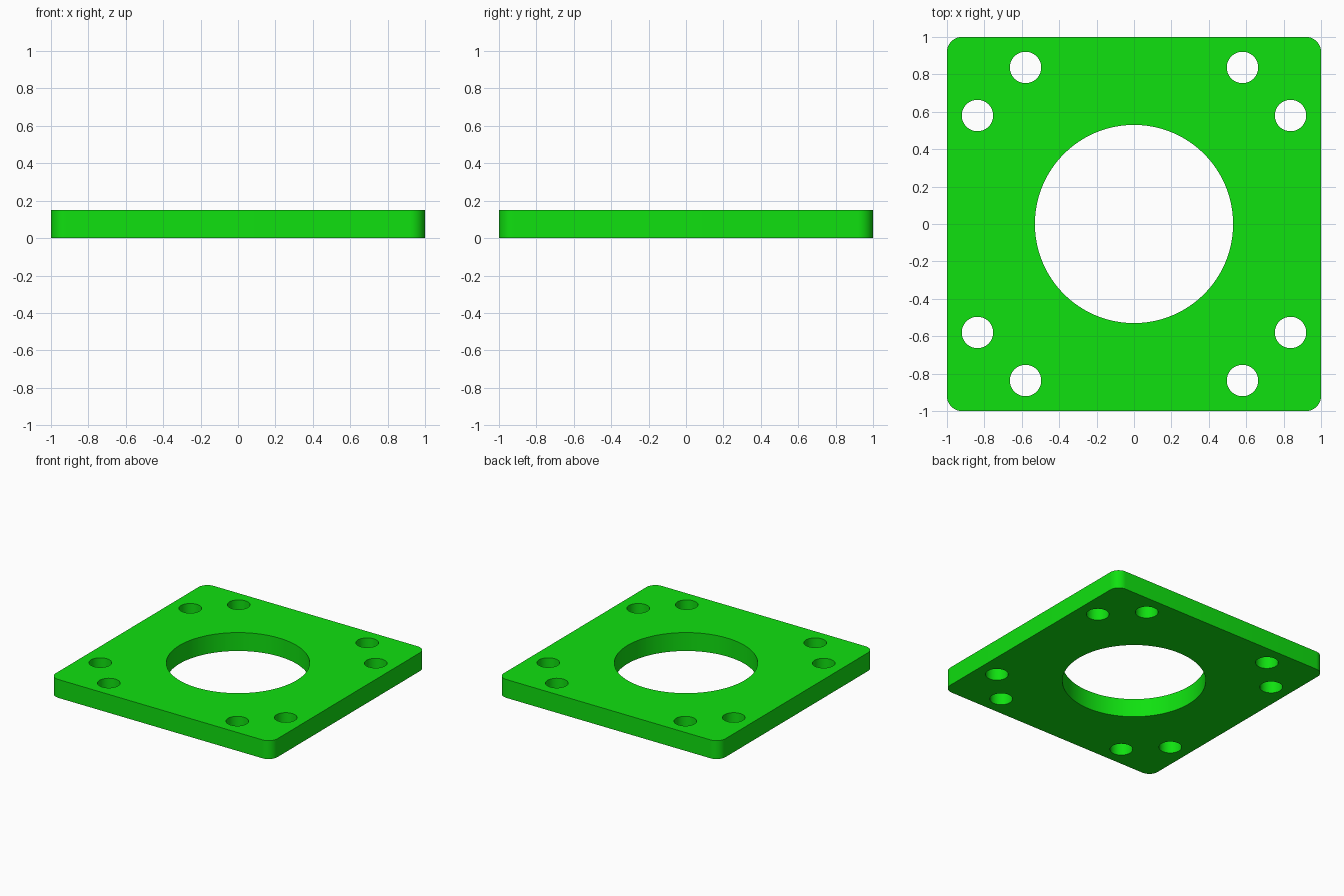
import bpy, bmesh
from math import cos, sin, pi, radians

if "Cube" in bpy.data.objects:
    bpy.data.objects.remove(bpy.data.objects["Cube"])

THICKNESS = 0.15
CORNER_R = 0.08


def arc(cx, cy, r, start, sweep, steps):
    return [(cx + r * cos(start + sweep * i / steps),
             cy + r * sin(start + sweep * i / steps)) for i in range(steps)]


def add_loop(bm, points):
    verts = [bm.verts.new((x, y, 0)) for x, y in points]
    return [bm.edges.new((v, verts[i - 1])) for i, v in enumerate(verts)]


bm = bmesh.new()

# Rounded square outline
c = 1 - CORNER_R
outline = []
for i, (sx, sy) in enumerate([(1, 1), (-1, 1), (-1, -1), (1, -1)]):
    outline += arc(sx * c, sy * c, CORNER_R, i * pi / 2, pi / 2, 12)
    outline.append((sx * c + CORNER_R * cos((i + 1) * pi / 2),
                    sy * c + CORNER_R * sin((i + 1) * pi / 2)))
edges = add_loop(bm, outline)

# Central bore
edges += add_loop(bm, arc(0, 0, 0.53, 0, 2 * pi, 96))

# Pairs of bolt holes near each corner
for sx in (-1, 1):
    for sy in (-1, 1):
        for x, y in ((0.58, 0.837), (0.837, 0.58)):
            edges += add_loop(bm, arc(sx * x, sy * y, 0.084, 0, 2 * pi, 48))

# Fill the profile and give it thickness
bmesh.ops.triangle_fill(bm, edges=edges, use_beauty=True, normal=(0, 0, 1))
top = bmesh.ops.extrude_face_region(bm, geom=bm.faces[:])
top_verts = [g for g in top["geom"] if isinstance(g, bmesh.types.BMVert)]
bmesh.ops.translate(bm, verts=top_verts, vec=(0, 0, THICKNESS))
bmesh.ops.recalc_face_normals(bm, faces=bm.faces[:])

mesh = bpy.data.meshes.new("mounting_plate")
bm.to_mesh(mesh)
bm.free()
plate = bpy.data.objects.new("mounting_plate", mesh)
bpy.context.collection.objects.link(plate)

# Green finish
green = bpy.data.materials.new("green")
green.diffuse_color = (0.005, 0.75, 0.005, 1)
green.use_nodes = True
green.node_tree.nodes["Principled BSDF"].inputs["Base Color"].default_value = green.diffuse_color
mesh.materials.append(green)

bpy.context.view_layer.objects.active = plate
plate.select_set(True)
bpy.ops.object.shade_smooth_by_angle(angle=radians(30))
